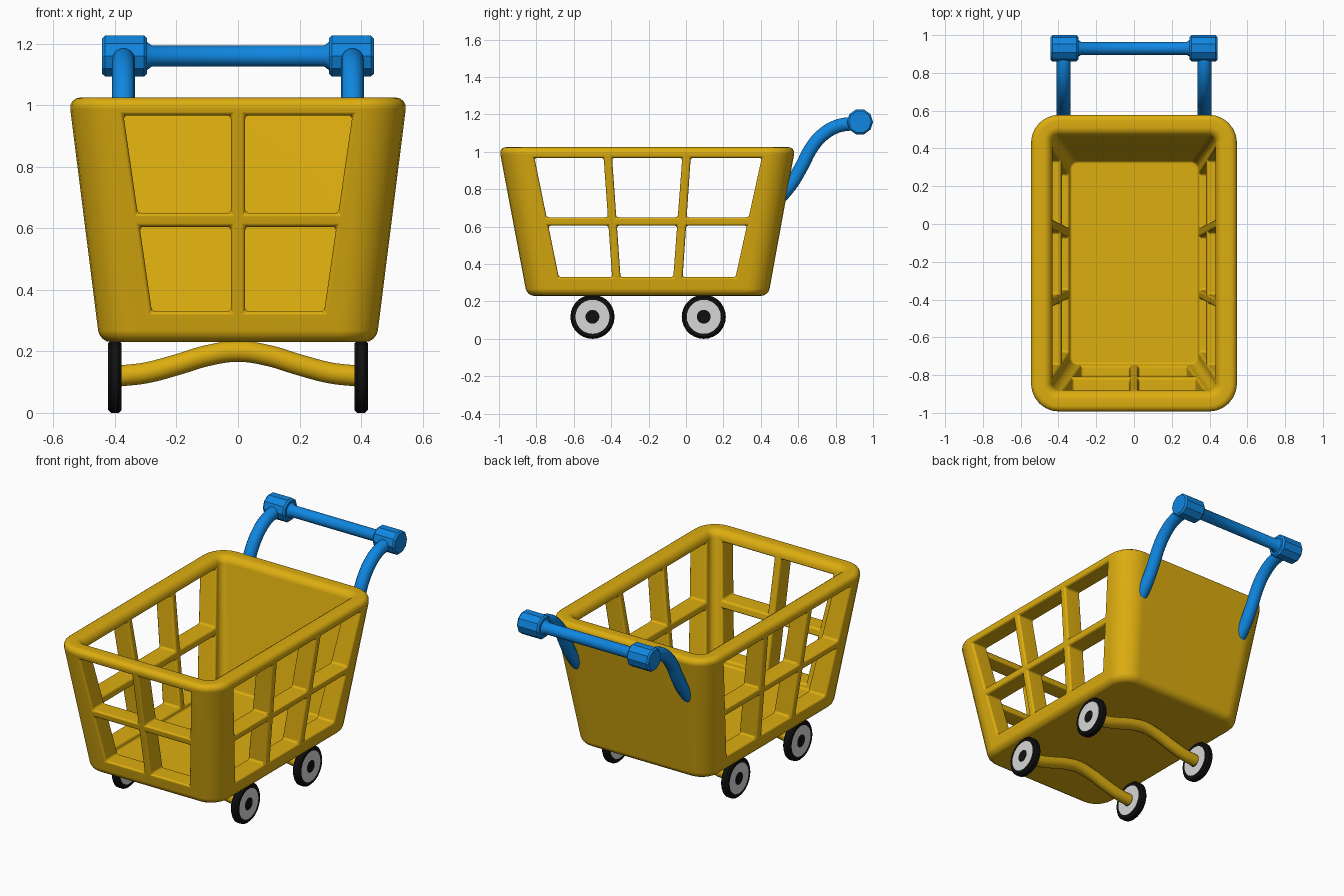
import bpy, bmesh
from math import sin, cos, pi, radians
from mathutils import Vector

if "Cube" in bpy.data.objects:
    bpy.data.objects.remove(bpy.data.objects["Cube"])


def material(name, rgb):
    mat = bpy.data.materials.new(name)
    mat.use_nodes = True
    mat.diffuse_color = (*rgb, 1)
    mat.node_tree.nodes["Principled BSDF"].inputs["Base Color"].default_value = (*rgb, 1)
    return mat


YELLOW = material("yellow plastic", (0.72, 0.42, 0.005))
BLUE = material("blue plastic", (0.005, 0.24, 0.75))
BLACK = material("black rubber", (0.005, 0.005, 0.005))
WHITE = material("light grey wheel", (0.68, 0.68, 0.68))


def activate(obj):
    bpy.ops.object.select_all(action="DESELECT")
    obj.select_set(True)
    bpy.context.view_layer.objects.active = obj


def smooth(obj, angle=35):
    activate(obj)
    bpy.ops.object.shade_smooth_by_angle(angle=radians(angle))


def finish(name, bm, mats):
    bmesh.ops.recalc_face_normals(bm, faces=bm.faces)
    mesh = bpy.data.meshes.new(name)
    bm.to_mesh(mesh)
    bm.free()
    for mat in mats:
        mesh.materials.append(mat)
    obj = bpy.data.objects.new(name, mesh)
    bpy.context.collection.objects.link(obj)
    return obj


def loft(name, rings, mats, bands=None):
    """Skin closed rings of points and cap both ends; bands gives a material per step."""
    bm = bmesh.new()
    rows = [[bm.verts.new(p) for p in ring] for ring in rings]
    n = len(rows[0])
    for k, (a, b) in enumerate(zip(rows, rows[1:])):
        for i in range(n):
            j = (i + 1) % n
            face = bm.faces.new((a[i], a[j], b[j], b[i]))
            face.material_index = bands[k] if bands else 0
    bm.faces.new(rows[0])
    bm.faces.new(rows[-1])
    return finish(name, bm, mats)


def lathe(name, profile, centre, sides, mats, bands=None):
    """Revolve (x, radius) pairs about an x axis through centre (y, z)."""
    y, z = centre
    rings = [[(x, y + r * cos(2 * pi * i / sides), z + r * sin(2 * pi * i / sides))
              for i in range(sides)] for x, r in profile]
    return loft(name, rings, mats, bands)


def tube(name, points, radius, mat):
    """Round tube along a smooth path."""
    curve = bpy.data.curves.new(name, "CURVE")
    curve.dimensions = "3D"
    curve.bevel_depth = radius
    curve.bevel_resolution = 5
    curve.resolution_u = 6
    curve.use_fill_caps = True
    spline = curve.splines.new("BEZIER")
    spline.bezier_points.add(len(points) - 1)
    for bp, p in zip(spline.bezier_points, points):
        bp.co = p
        bp.handle_left_type = bp.handle_right_type = "AUTO"
    curve.materials.append(mat)
    obj = bpy.data.objects.new(name, curve)
    bpy.context.collection.objects.link(obj)
    activate(obj)
    bpy.ops.object.convert(target="MESH")
    smooth(bpy.context.view_layer.objects.active, 50)


# Basket shell: tapered rounded rectangles, up the outside, over the rim, down inside
LOW, HIGH = 0.23, 1.025


def basket_ring(z, inset):
    t = (z - LOW) / (HIGH - LOW)
    hx = 0.45 + 0.1 * t - inset
    front = -0.85 - 0.15 * t + inset
    back = 0.44 + 0.145 * t - inset
    r = max(0.12 + 0.03 * t - inset, 0.04)
    ring = []
    corners = ((hx - r, back - r), (r - hx, back - r), (r - hx, front + r), (hx - r, front + r))
    for q, (cx, cy) in enumerate(corners):
        for i in range(7):
            a = (q + i / 6) * pi / 2
            ring.append((cx + r * cos(a), cy + r * sin(a), z))
    return ring


STEPS = [i * pi / 8 for i in range(5)]
R, WALL = 0.038, 0.112
profile = [(LOW + R - R * cos(a), R - R * sin(a)) for a in STEPS]
profile += [(HIGH - R + R * sin(a), R - R * cos(a)) for a in STEPS]
profile += [(HIGH - R + R * cos(a), WALL - R + R * sin(a)) for a in STEPS]
profile.append((0.3, 0.12))
basket = loft("basket", [basket_ring(z, d) for z, d in profile], [YELLOW])


# Window cutters: tapered openings in two rows, edges given at the top and bottom heights
ROWS = ((0.33, 0.605), (0.65, 0.967))


def window_cutter(name, columns, axis, start, depth):
    bm = bmesh.new()
    z0, z1 = ROWS[0][0], ROWS[1][1]
    for low, high in ROWS:
        for left, right in columns:
            pts = []
            for (top, bottom), z in ((left, low), (right, low), (right, high), (left, high)):
                u = bottom + (top - bottom) * (z - z0) / (z1 - z0)
                pts.append((start, u, z) if axis == "x" else (u, start, z))
            face = bm.faces.new([bm.verts.new(p) for p in pts])
            out = bmesh.ops.extrude_face_region(bm, geom=[face])
            moved = [v for v in out["geom"] if isinstance(v, bmesh.types.BMVert)]
            offset = Vector((depth, 0, 0) if axis == "x" else (0, depth, 0))
            bmesh.ops.translate(bm, verts=moved, vec=offset)
            if not face.is_valid or len(face.link_loops if hasattr(face, "link_loops") else "") < 0:
                continue
    # Close any opening left behind by the extrusion
    open_edges = [e for e in bm.edges if e.is_boundary]
    if open_edges:
        bmesh.ops.holes_fill(bm, edges=open_edges, sides=4)
    obj = finish(name, bm, [YELLOW])
    obj.hide_render = True
    return obj


side_columns = [((-0.81, -0.68), (-0.44, -0.395)),
                ((-0.395, -0.35), (-0.02, -0.068)),
                ((0.025, -0.018), (0.405, 0.265))]
front_columns = [((-0.372, -0.28), (-0.023, -0.023)),
                 ((0.023, 0.023), (0.372, 0.28))]
cutters = [window_cutter("side_window_cutter", side_columns, "x", -0.8, 1.6),
           window_cutter("front_window_cutter", front_columns, "y", -1.2, 0.7)]
for cutter in cutters:
    cut = basket.modifiers.new("windows", "BOOLEAN")
    cut.operation = "DIFFERENCE"
    cut.solver = "EXACT"
    cut.object = cutter
soften = basket.modifiers.new("soft edges", "BEVEL")
soften.width = 0.012
soften.segments = 3
soften.limit_method = "ANGLE"
soften.angle_limit = radians(50)
activate(basket)
bpy.ops.object.convert(target="MESH")
for cutter in cutters:
    bpy.data.objects.remove(cutter)
smooth(basket)
basket.modifiers.new("even shading", "WEIGHTED_NORMAL").keep_sharp = True

# Push handle: two curved arms, a cross bar flared at its ends, faceted end caps
GRIP = (0.93, 1.16)
arm_path = [(0.47, 0.72), (0.56, 0.825), (0.62, 0.925), (0.67, 1.02),
            (0.73, 1.09), (0.81, 1.137), (0.92, 1.153)]
for side, sx in (("left", 1), ("right", -1)):
    tube(side + "_handle_arm", [(sx * 0.372, y, z) for y, z in arm_path], 0.037, BLUE)
    cap = [(0.295, 0.06), (0.305, 0.07), (0.432, 0.07), (0.442, 0.06)]
    lathe(side + "_handle_cap", [(sx * x, r) for x, r in cap], GRIP, 10, [BLUE])
half_bar = [(0.31, 0.05), (0.295, 0.045), (0.28, 0.034)]
bar = half_bar + [(-x, r) for x, r in reversed(half_bar)]
smooth(lathe("handle_bar", bar, GRIP, 20, [BLUE]), 50)

# Wheels and arched axles
half_wheel = [(0.0225, 0.037), (0.0225, 0.091), (0.0225, 0.108), (0.0125, 0.118)]
wheel = half_wheel + [(-x, r) for x, r in reversed(half_wheel)]
BANDS = [1, 0, 0, 0, 0, 0, 1]
half_axle = [(0.385, 0.12), (0.3, 0.13), (0.2, 0.156), (0.1, 0.186)]
axle = half_axle + [(0, 0.2)] + [(-x, z) for x, z in reversed(half_axle)]
for end, y in (("front", -0.5), ("back", 0.095)):
    tube(end + "_axle", [(x, y, z) for x, z in axle], 0.035, YELLOW)
    for side, sx in (("left", 1), ("right", -1)):
        smooth(lathe(f"{end}_{side}_wheel", [(sx * 0.4005 + x, r) for x, r in wheel],
                     (y, 0.118), 28, [BLACK, WHITE], BANDS))
